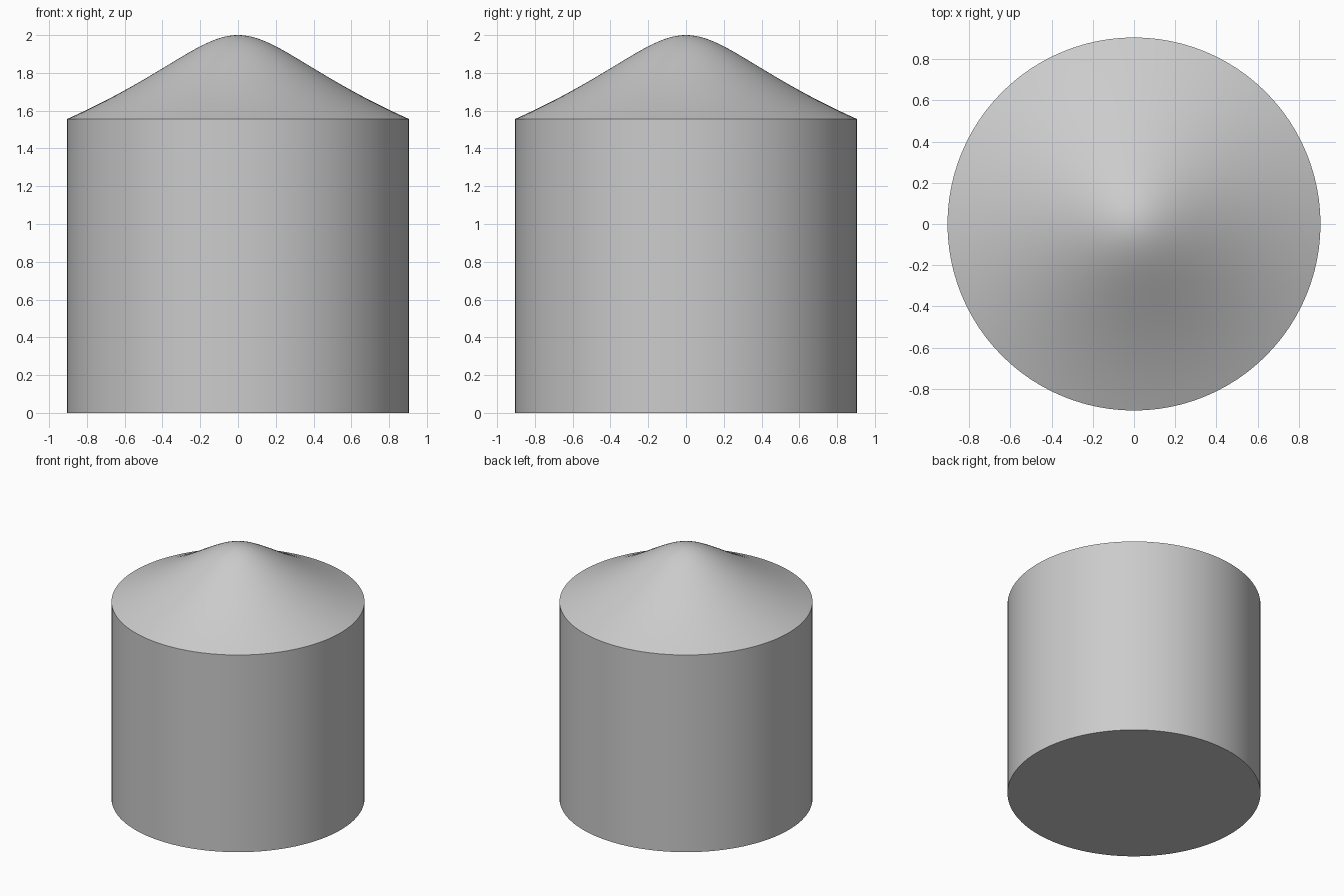
import bpy
import bmesh
from math import radians, tau
from mathutils import Vector
from mathutils.geometry import interpolate_bezier

RADIUS, SHOULDER, TOP = 0.905, 1.556, 2.0
SEGMENTS = 96

cube = bpy.data.objects.get("Cube")
if cube:
    bpy.data.objects.remove(cube, do_unlink=True)

# One plain grey for every part
grey = bpy.data.materials.new("light grey")
grey.use_nodes = True
colour = (0.6, 0.6, 0.6, 1)
grey.diffuse_color = colour
grey.node_tree.nodes["Principled BSDF"].inputs["Base Color"].default_value = colour


def lathe(name, profile):
    """Spin a profile in the xz plane around the z axis."""
    bm = bmesh.new()
    verts = [bm.verts.new(p) for p in profile]
    edges = [bm.edges.new(pair) for pair in zip(verts, verts[1:])]
    bmesh.ops.spin(bm, geom=verts + edges, cent=(0, 0, 0), axis=(0, 0, 1),
                   angle=tau, steps=SEGMENTS, use_duplicate=False)
    bmesh.ops.remove_doubles(bm, verts=bm.verts, dist=0.0001)
    bmesh.ops.recalc_face_normals(bm, faces=bm.faces)
    mesh = bpy.data.meshes.new(name)
    bm.to_mesh(mesh)
    bm.free()
    mesh.materials.append(grey)
    obj = bpy.data.objects.new(name, mesh)
    bpy.context.collection.objects.link(obj)
    bpy.ops.object.select_all(action="DESELECT")
    obj.select_set(True)
    bpy.context.view_layer.objects.active = obj
    bpy.ops.object.shade_smooth_by_angle(angle=radians(20))
    return obj


# Cylindrical wall with a flat base
lathe("body", [Vector((0, 0, 0)), Vector((RADIUS, 0, 0)),
               Vector((RADIUS, 0, SHOULDER))])

# Flared roof with a rounded peak
lathe("roof", interpolate_bezier(
    Vector((RADIUS, 0, SHOULDER)), Vector((0.38, 0, 1.79)),
    Vector((0.2, 0, TOP)), Vector((0, 0, TOP)), 33))
